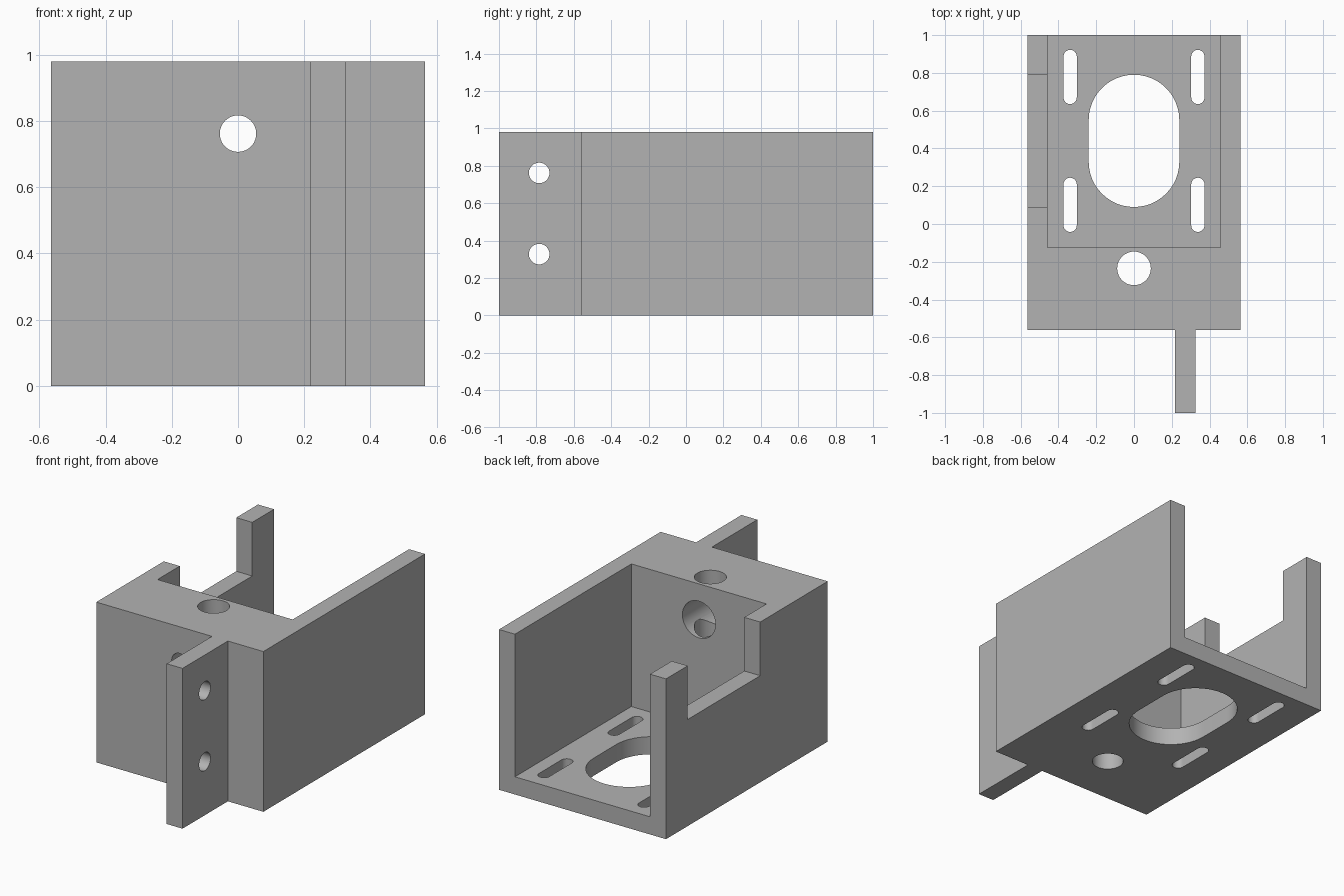
import bpy
import bmesh
from math import pi, sin, cos
from mathutils import Matrix, Vector

default = bpy.data.objects.get("Cube")
if default:
    bpy.data.objects.remove(default, do_unlink=True)

grey = bpy.data.materials.new("mid_grey")
grey.use_nodes = True
colour = (0.45, 0.45, 0.45, 1)
grey.diffuse_color = colour
grey.node_tree.nodes["Principled BSDF"].inputs["Base Color"].default_value = colour

HEIGHT, HALF, WALL = 0.98, 0.565, 0.108
FRONT, INNER = -0.562, -0.125


def prism(name, outline, low, high, matrix=Matrix()):
    """Extrude a flat outline from low to high, then place it."""
    bm = bmesh.new()
    base = bm.faces.new([bm.verts.new((x, y, low)) for x, y in outline])
    top = bmesh.ops.extrude_face_region(bm, geom=[base])["geom"]
    verts = [v for v in top if isinstance(v, bmesh.types.BMVert)]
    bmesh.ops.translate(bm, verts=verts, vec=(0, 0, high - low))
    bmesh.ops.transform(bm, matrix=matrix, verts=bm.verts)
    bmesh.ops.recalc_face_normals(bm, faces=bm.faces)
    mesh = bpy.data.meshes.new(name)
    bm.to_mesh(mesh)
    bm.free()
    mesh.materials.append(grey)
    obj = bpy.data.objects.new(name, mesh)
    bpy.context.collection.objects.link(obj)
    return obj


def rect(x0, x1, y0, y1):
    return [(x0, y0), (x1, y0), (x1, y1), (x0, y1)]


def slot(x, y0, y1, r, steps=24):
    """Rounded slot running along y."""
    ends = ((y1 - r, 0), (y0 + r, pi))
    return [(x + r * cos(a + pi * i / steps), y + r * sin(a + pi * i / steps))
            for y, a in ends for i in range(steps + 1)]


def circle(x, y, r, steps=48):
    return [(x + r * cos(2 * pi * i / steps), y + r * sin(2 * pi * i / steps))
            for i in range(steps)]


# Outer body with the mounting tab in one outline
tab_left, tab_right = 0.218, 0.325
bracket = prism("motor_bracket", [
    (-HALF, FRONT), (tab_left, FRONT), (tab_left, -1), (tab_right, -1),
    (tab_right, FRONT), (HALF, FRONT), (HALF, 1), (-HALF, 1)], 0, HEIGHT)

# Axes for holes drilled along x and along y
along_x = Matrix(((0, 0, 1, 0), (1, 0, 0, 0), (0, 1, 0, 0), (0, 0, 0, 1)))
along_y = Matrix(((1, 0, 0, 0), (0, 0, 1, 0), (0, 1, 0, 0), (0, 0, 0, 1)))

# Open pocket and side wall notch
side = HALF - WALL
cutters = [
    prism("pocket_cutter", rect(-side, side, INNER, 1.2), WALL, 1.2),
    prism("notch_cutter", rect(-0.7, -0.4, 0.09, 0.79), 0.652, 1.2),
]

# Floor openings
cutters.append(prism("oval_cutter", slot(0, 0.09, 0.79, 0.24), -0.1, 0.2))
for x in (-0.338, 0.338):
    for y in (-0.042, 0.635):
        cutters.append(prism("slot_cutter", slot(x, y, y + 0.287, 0.035), -0.1, 0.2))

# Vertical rod hole, front hole and its wide inner bore
cutters.append(prism("rod_cutter", circle(0, -0.235, 0.089), -0.1, 1.2))
cutters.append(prism("front_hole_cutter", circle(0, 0.762, 0.055), -0.7, -0.3, along_y))
cutters.append(prism("bore_cutter", circle(0, 0.762, 0.112), -0.45, 0, along_y))

# Tab screw holes
for z in (0.328, 0.762):
    cutters.append(prism("tab_hole_cutter", circle(-0.785, z, 0.055), 0.1, 0.45, along_x))

# Cut everything out of the body
bpy.context.view_layer.objects.active = bracket
for cutter in cutters:
    cutter.hide_render = True
    mod = bracket.modifiers.new(cutter.name, "BOOLEAN")
    mod.operation = "DIFFERENCE"
    mod.solver = "EXACT"
    mod.object = cutter
    bpy.ops.object.modifier_apply(modifier=mod.name)
    bpy.data.objects.remove(cutter, do_unlink=True)

for obj in bpy.context.selected_objects:
    obj.select_set(False)
bracket.select_set(True)
bpy.ops.object.shade_smooth_by_angle(angle=pi / 6)
